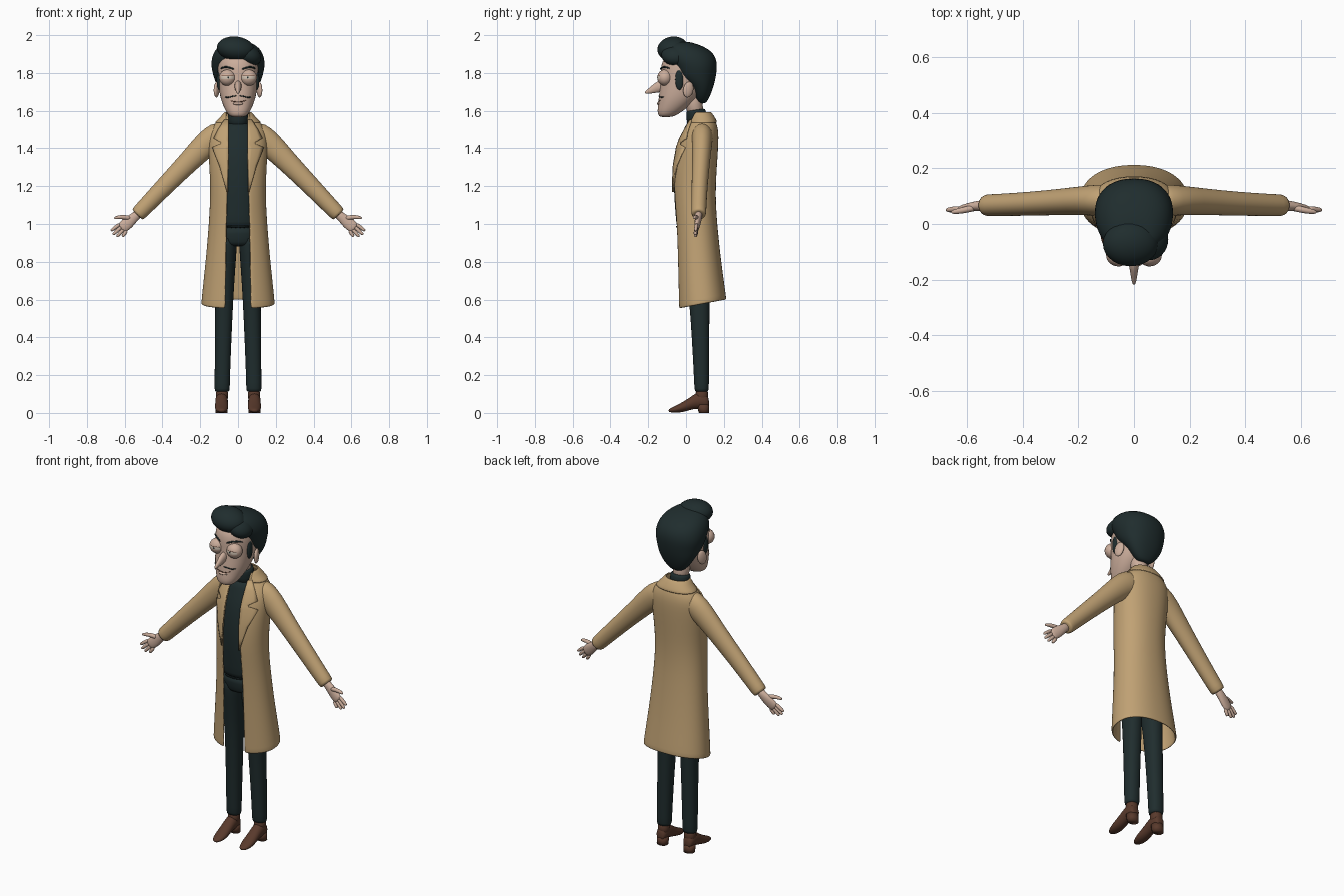
import bpy, bmesh, math
from mathutils import Vector as V


def material(name, rgb):
    m = bpy.data.materials.new(name)
    m.diffuse_color = (*rgb, 1)
    return m


TAN = material("camel_cloth", (0.53, 0.36, 0.175))
DARK = material("dark_teal", (0.014, 0.026, 0.027))
SKIN = material("skin", (0.60, 0.42, 0.33))
BROWN = material("brown_leather", (0.10, 0.042, 0.025))
EYE = material("eye_tone", (0.66, 0.56, 0.46))


def loft(name, rings, mat, closed=True, thick=0, sub=1):
    """Skin a list of point rings; open strips become thin cloth."""
    bm = bmesh.new()
    vs = [[bm.verts.new(p) for p in r] for r in rings]
    n = len(rings[0])
    for a, b in zip(vs, vs[1:]):
        for i in range(n if closed else n - 1):
            j = (i + 1) % n
            bm.faces.new((a[i], a[j], b[j], b[i]))
    if closed:
        bm.faces.new(vs[0])
        bm.faces.new(vs[-1])
    bmesh.ops.recalc_face_normals(bm, faces=bm.faces)
    for f in bm.faces:
        f.smooth = True
    me = bpy.data.meshes.new(name)
    bm.to_mesh(me)
    bm.free()
    me.materials.append(mat)
    ob = bpy.data.objects.new(name, me)
    bpy.context.collection.objects.link(ob)
    if thick:
        m = ob.modifiers.new("cloth", 'SOLIDIFY')
        m.thickness, m.offset = thick, 0
    if sub:
        m = ob.modifiers.new("smooth", 'SUBSURF')
        m.levels = m.render_levels = sub
    return ob


def zring(z, rx, yf, yb, cx=0, p=2.2, n=24, gap=0):
    """Horizontal superellipse; gap leaves an opening of that half width in front."""
    a0 = math.asin(min(0.99, gap / rx) ** (p / 2)) if gap else 0
    pts = []
    for i in range(n):
        a = a0 + (2 * math.pi - 2 * a0) * i / (n - 1 if gap else n)
        s, c = math.sin(a), math.cos(a)
        x = math.copysign(abs(s) ** (2 / p), s)
        y = math.copysign(abs(c) ** (2 / p), c)
        pts.append(V((cx + rx * x, (yf + yb) / 2 - (yb - yf) / 2 * y, z)))
    return pts


def tube(name, path, mat, n=12, sub=1):
    """Tube through (x, y, z, in-plane radius, depth radius) stations."""
    P = [V(p[:3]) for p in path]
    rings = []
    for i, p in enumerate(path):
        d = (P[min(i + 1, len(P) - 1)] - P[max(i - 1, 0)]).normalized()
        u = V((-d.z, 0, d.x)).normalized()
        w = d.cross(u)
        rings.append([P[i] + u * p[3] * math.cos(2 * math.pi * k / n)
                      + w * p[4] * math.sin(2 * math.pi * k / n) for k in range(n)])
    return loft(name, rings, mat, sub=sub)


def ball(name, c, r, mat, rot=(0, 0, 0)):
    bpy.ops.mesh.primitive_uv_sphere_add(segments=28, ring_count=18, location=c, rotation=rot)
    ob = bpy.context.object
    ob.name, ob.scale = name, r
    bpy.ops.object.shade_smooth()
    ob.data.materials.append(mat)
    return ob


def front(table, x, z, p=2.2):
    """Front surface y of a profile table (z, rx, yf, yb, ...) at x, z."""
    for a, b in zip(table, table[1:]):
        if a[0] <= z <= b[0]:
            t = (z - a[0]) / (b[0] - a[0])
            rx, yf, yb = (a[k] + t * (b[k] - a[k]) for k in (1, 2, 3))
            q = max(0, 1 - abs(x / rx) ** p) ** (1 / p)
            return (yf + yb) / 2 - (yb - yf) / 2 * q


# Long open coat
COAT = [(0.575, .19, -.04, .208, .066), (0.59, .189, -.04, .207, .066), (0.70, .178, -.043, .193, .064),
        (0.85, .162, -.047, .175, .062), (1.0, .15, -.053, .16, .060), (1.1, .144, -.061, .153, .057),
        (1.2, .142, -.067, .152, .055), (1.3, .147, -.063, .158, .053), (1.4, .153, -.046, .165, .05),
        (1.46, .152, -.024, .167, .05), (1.50, .142, -.002, .165, .05), (1.535, .115, .016, .156, .05),
        (1.56, .085, .028, .142, .05), (1.585, .066, .03, .125, .05)]
rings = [zring(z, rx, yf, yb, gap=g, n=34) for z, rx, yf, yb, g in COAT]
for r in rings:
    for v in r:  # hem rises toward the back
        v.z += (v.y - .08) * .19 * max(0, min(1, (.85 - v.z) / .25))
loft("coat_body", rings, TAN, closed=False, thick=.01)
loft("coat_collar", [zring(z, rx, yf, yb, gap=.062, n=24) for z, rx, yf, yb in
                     [(1.535, .122, .012, .163), (1.56, .094, .02, .152), (1.588, .073, .022, .133),
                      (1.592, .066, .028, .125)]], TAN, closed=False, thick=.008)

# Sweater, trousers top, neck
TORSO = [(0.975, .11, -.047, .13), (1.0, .115, -.052, .135), (1.1, .11, -.060, .135), (1.2, .11, -.066, .135),
         (1.3, .11, -.062, .14), (1.4, .11, -.047, .14), (1.46, .105, -.027, .14), (1.5, .09, -.012, .135),
         (1.54, .065, 0, .12)]
loft("sweater", [zring(*r) for r in TORSO], DARK)
loft("trouser_waist", [zring(*r) for r in [(.88, .09, -.02, .12), (.90, .108, -.032, .13), (.95, .112, -.04, .13),
                                           (.99, .11, -.043, .13)]], DARK)
tube("turtleneck_collar", [(0, .062, 1.51, .057, .054), (0, .056, 1.56, .057, .054), (0, .052, 1.60, .056, .053),
                           (0, .051, 1.607, .05, .047)], DARK, 20)
tube("neck", [(0, .055, 1.57, .046, .044), (0, .04, 1.64, .046, .046), (0, .03, 1.70, .05, .05)], SKIN, 20)

# Head
HEAD = [(1.566, .032, -.135, -.08), (1.576, .05, -.148, -.05), (1.60, .066, -.152, -.015), (1.63, .08, -.148, .025),
        (1.66, .091, -.146, .055), (1.70, .1, -.142, .09), (1.76, .106, -.132, .11), (1.82, .111, -.136, .13),
        (1.87, .108, -.125, .13), (1.91, .085, -.09, .10)]
loft("head", [zring(*r) for r in HEAD], SKIN)
tube("nose", [(0, -.11, 1.735, .022, .034), (0, -.145, 1.727, .019, .031), (0, -.175, 1.712, .014, .021),
              (0, -.205, 1.699, .009, .011), (0, -.218, 1.695, .004, .005)], SKIN)

# Hair mass, quiff and swept lock
HAIR = [(1.638, .025, .07, .10), (1.65, .05, .055, .112), (1.68, .08, .04, .128), (1.72, .104, .025, .143),
        (1.755, .122, -.02, .153), (1.79, .133, -.058, .160), (1.83, .142, -.068, .165), (1.865, .142, -.10, .163),
        (1.90, .134, -.11, .148), (1.93, .115, -.11, .115), (1.953, .085, -.10, .06), (1.967, .05, -.08, .01)]
loft("hair_back", [zring(*r) for r in HAIR], DARK)
ball("hair_quiff", (-.012, -.070, 1.928), (.10, .082, .064), DARK, (.15, .12, 0))
ball("hair_lock", (.055, -.055, 1.895), (.072, .075, .052), DARK, (0, .5, 0))

# Facial lines: mouth and shirt hem follow the surfaces below them
def line(name, pts, r, mat, table=HEAD, lift=.002):
    tube(name, [(x, front(table, x, z) - lift, z, r, r * .8) for x, z in pts], mat, 6)


line("mouth", [(-.045, 1.655), (-.02, 1.647), (.02, 1.646), (.05, 1.658)], .0025, BROWN)
ball("lower_lip", (0, -.143, 1.638), (.028, .011, .008), SKIN)
line("sweater_hem", [(x, .985 + abs(x) * .05) for x in (-.06, -.03, 0, .03, .06)], .005, DARK, TORSO)

for s, side in ((-1, "right"), (1, "left")):
    # Heavy-lidded eye, coloured slit by height and direction
    eye = ball("eye_" + side, (s * .056, -.112, 1.775), (.044, .040, .043), SKIN)
    eye.data.materials.append(EYE)
    for f in eye.data.polygons:
        if f.center.y < -.55 and -.2 < f.center.z < .2:
            f.material_index = 1
    ball("pupil_" + side, (s * .052, -.150, 1.776), (.005, .003, .006), DARK)
    tube("lid_fold_" + side, [(s * (.056 + .034 * t), -.112 - .040 * math.sqrt(1 - .6 * t * t - .04), 1.784, .0022, .002)
                              for t in (-1, -.5, 0, .5, 1)], BROWN, 6)
    line("eyebrow_" + side, [(s * .018, 1.818), (s * .045, 1.829), (s * .07, 1.834), (s * .094, 1.822)],
         .0055, DARK, lift=.003)
    line("moustache_" + side, [(s * .006, 1.680), (s * .03, 1.677), (s * .055, 1.668), (s * .07, 1.674)],
         .0038, DARK)
    # Ear and sideburn
    ball("ear_" + side, (s * .113, .012, 1.712), (.013, .028, .042), SKIN, (-.2, 0, s * .35))
    ball("sideburn_" + side, (s * .1, -.035, 1.765), (.013, .022, .055), DARK)

    # Notched lapel laid over the coat front
    rows = [(1.17, .054, .058), (1.24, .054, .078), (1.31, .052, .098), (1.405, .05, .135), (1.422, .05, .09),
            (1.432, .05, .092), (1.452, .05, .128), (1.50, .05, .105), (1.55, .05, .072)]
    grid = []
    for z, xi, xo in rows:
        xs = [xi + (xo - xi) * k / 4 for k in range(5)]
        grid.append([(s * x, front(COAT, x, z) - .010, z) for x in xs])
    loft("lapel_" + side, grid, TAN, closed=False, thick=.008, sub=0)

    # Sleeve with cuff
    tube("sleeve_" + side, [(s * x, y, z, a, b) for x, y, z, a, b in
                            [(.07, .085, 1.475, .066, .055), (.11, .085, 1.467, .076, .058),
                             (.165, .085, 1.428, .07, .054), (.25, .08, 1.34, .058, .048),
                             (.38, .072, 1.208, .05, .043), (.49, .068, 1.093, .044, .04),
                             (.53, .067, 1.052, .042, .04), (.534, .067, 1.048, .036, .034)]], TAN, 20)
    # Hand, fingers, thumb
    tube("palm_" + side, [(s * x, y, z, a, b) for x, y, z, a, b in
                          [(.515, .067, 1.066, .024, .021), (.55, .066, 1.035, .025, .02),
                           (.58, .062, 1.008, .034, .017), (.61, .056, .982, .032, .014),
                           (.62, .055, .974, .024, .01)]], SKIN)
    tips = [(.612, .05, .932), (.642, .048, .932), (.663, .047, .943), (.673, .05, .964)]
    for k, t in enumerate(tips):
        o = (k - 1.5) * .0115
        b = V((.606 + o, .056, .984 + o))
        t = V(t)
        tube(f"finger_{k + 1}_{side}", [(s * q.x, q.y, q.z, r, r) for q, r in
                                        [(b, .011), (b.lerp(t, .5), .0105), (b.lerp(t, .9), .009), (t, .005)]],
             SKIN, 8)
    tube("thumb_" + side, [(s * x, y, z, r, r) for x, y, z, r in
                           [(.565, .06, 1.028, .014), (.60, .052, 1.037, .013), (.635, .045, 1.036, .011),
                            (.658, .042, 1.03, .006)]], SKIN, 8)

    # Trouser leg
    loft("trouser_leg_" + side, [zring(z, rx, yf, yb, s * cx, n=20) for z, rx, yf, yb, cx in
                                 [(.112, .036, .05, .115, .084), (.116, .041, .044, .121, .084),
                                  (.2, .041, .041, .122, .083), (.4, .044, .03, .123, .078),
                                  (.6, .048, .017, .125, .073), (.78, .054, -.01, .13, .067),
                                  (.9, .056, -.03, .13, .06), (.95, .05, -.03, .12, .058)]], DARK)
    # Pointed shoe with heel and ankle shaft
    shoe = []
    for y, rx, zb, zt in [(.122, .018, .03, .07), (.112, .03, .022, .10), (.085, .034, .02, .112),
                          (.05, .034, .022, .105), (.02, .034, .014, .082), (-.015, .036, .004, .06),
                          (-.05, .034, .0, .04), (-.078, .024, .002, .027), (-.093, .010, .006, .018)]:
        shoe.append([(s * .087 + rx * math.cos(a), y, (zb + zt) / 2 + (zt - zb) / 2 * math.sin(a))
                     for a in (2 * math.pi * k / 16 for k in range(16))])
    loft("shoe_" + side, shoe, BROWN)
    loft("shoe_heel_" + side, [zring(z, .032, yf, .122, s * .087, n=16) for z, yf in
                               [(0, .068), (.02, .062), (.045, .055)]], BROWN, sub=0)
    loft("shoe_shaft_" + side, [zring(z, .033, .05, .117, s * .085, n=16) for z in (.06, .09, .13)], BROWN)
